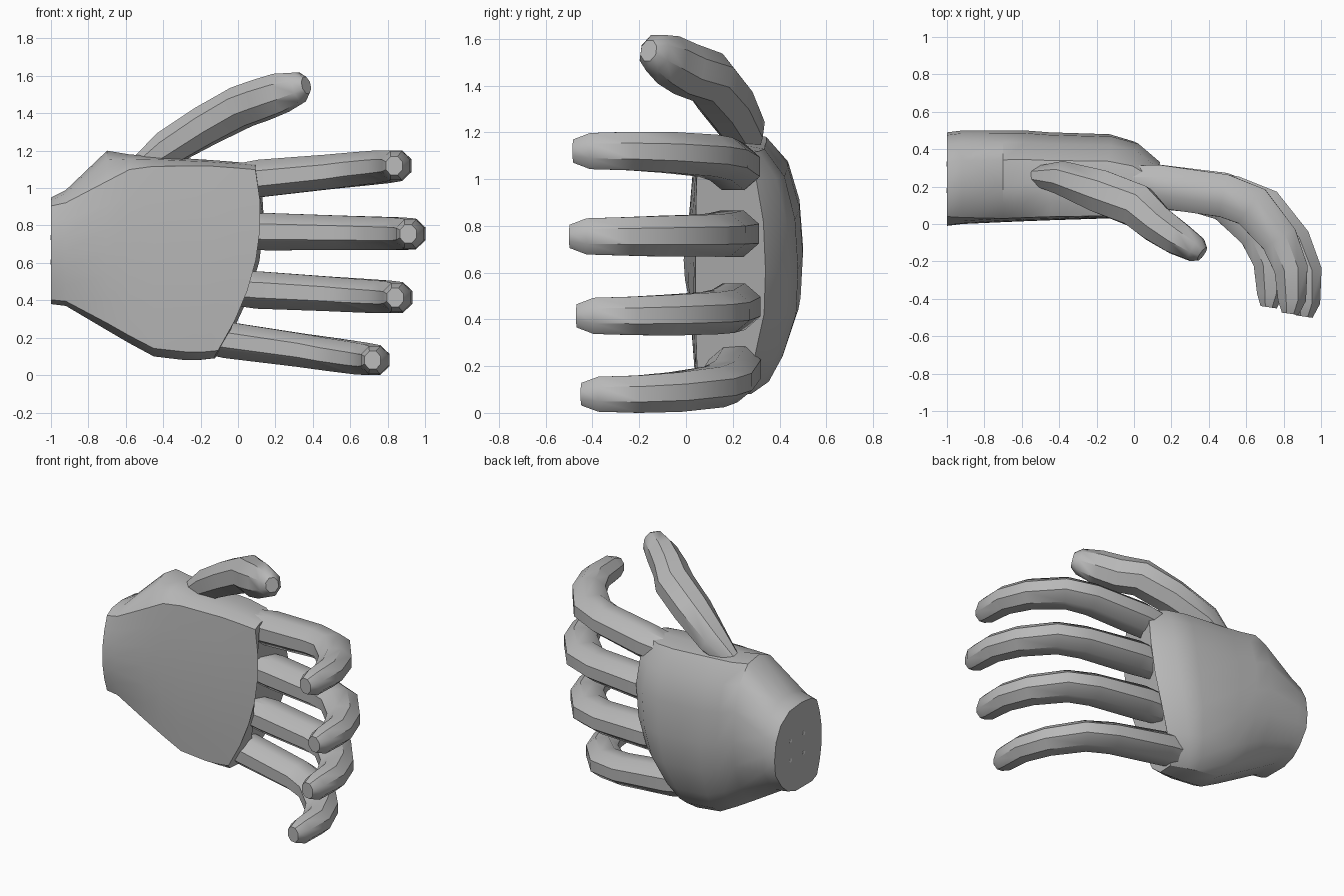
import bpy, bmesh, math
from mathutils import Vector

if "Cube" in bpy.data.objects:
    bpy.data.objects.remove(bpy.data.objects["Cube"])


def material(name, value):
    m = bpy.data.materials.new(name)
    m.use_nodes = True
    colour = (value, value, value, 1)
    m.diffuse_color = colour
    m.node_tree.nodes["Principled BSDF"].inputs["Base Color"].default_value = colour
    return m


GREY = material("plain grey", 0.48)
PALE = material("pale grey", 0.8)


def loft(name, rings, mat=GREY, angle=32):
    """Skin a list of equal point rings and close both ends."""
    bm = bmesh.new()
    rows = [[bm.verts.new(p) for p in ring] for ring in rings]
    n = len(rows[0])
    for a, b in zip(rows, rows[1:]):
        for i in range(n):
            j = (i + 1) % n
            bm.faces.new((a[i], a[j], b[j], b[i]))
    bm.faces.new(rows[0][::-1])
    bm.faces.new(rows[-1])
    bmesh.ops.recalc_face_normals(bm, faces=bm.faces)
    mesh = bpy.data.meshes.new(name)
    bm.to_mesh(mesh)
    bm.free()
    ob = bpy.data.objects.new(name, mesh)
    bpy.context.collection.objects.link(ob)
    mesh.materials.append(mat)
    bpy.ops.object.select_all(action="DESELECT")
    ob.select_set(True)
    bpy.context.view_layer.objects.active = ob
    bpy.ops.object.shade_smooth_by_angle(angle=math.radians(angle))
    return ob


# Palm: flat front, domed back, curved knuckle edge
def knuckle_x(z):
    return 0.12 - 0.44 * (z - 0.85) ** 2


def palm_ring(x, shear, low, high, front, back, inset, bow):
    h, d = high - low, back - front
    # front edge (bowed at the wrist), then up over the thumb side and around the back
    outline = [(0.04 + (0.96 - inset) * k / 6, bow * (k / 3 - 1) ** 2) for k in range(7)]
    outline += [(1 - inset * 0.3, 0.2), (1, 0.42), (0.98, 0.68), (0.87, 0.87), (0.7, 0.97),
                (0.5, 1), (0.32, 0.98), (0.15, 0.85), (0.05, 0.72), (0, 0.55), (0, 0.2)]
    ring = []
    for t, u in outline:
        z = low + t * h
        ring.append((x + shear * (knuckle_x(z) + 0.02 * u), front + u * d, z))
    return ring


# x, shear, low, high, front, back, top inset, bow
sections = [
    (-1.0, 0, 0.38, 0.95, -0.01, 0.49, 0.08, 0.1),
    (-0.92, 0, 0.37, 0.99, 0.0, 0.5, 0.11, 0.07),
    (-0.7, 0, 0.24, 1.2, 0.01, 0.5, 0.17, 0.04),
    (-0.58, 0, 0.17, 1.18, 0.015, 0.5, 0.08, 0.04),
    (-0.45, 0, 0.1, 1.17, 0.02, 0.49, 0.05, 0.04),
    (-0.2, 0.6, 0.08, 1.15, 0.03, 0.48, 0.03, 0.03),
    (-0.1, 0.9, 0.08, 1.14, 0.035, 0.44, 0.03, 0.03),
    (0.0, 1, 0.09, 1.13, 0.04, 0.34, 0.03, 0.03),
]
loft("palm", [palm_ring(*s) for s in sections])


# Fingers: eight-sided tubes swept along a bent path
def digit(name, path, sizes):
    points = [Vector(p) for p in path]
    rings = []
    for i, p in enumerate(points):
        before, after = points[max(i - 1, 0)], points[min(i + 1, len(points) - 1)]
        along = (after - before).normalized()
        up = Vector((0, 0, 1))
        up = (up - along * up.dot(along)).normalized()
        side = along.cross(up)
        wide, thick = sizes[i]
        ring = []
        for k in range(8):
            a = math.pi / 8 + k * math.pi / 4
            ring.append(p + (up * math.cos(a) * wide + side * math.sin(a) * thick) * 0.54)
        rings.append(ring)
    loft(name, rings, angle=40)


FINGER_SIZES = [(0.17, 0.2), (0.2, 0.23), (0.185, 0.23), (0.18, 0.23),
                (0.175, 0.2), (0.165, 0.18), (0.155, 0.15), (0.1, 0.09)]
FINGER_BEND = [(-0.06, 0.21), (0.13, 0.2), (0.5, 0.145), (0.655, 0.085),
               (0.805, -0.09), (0.87, -0.25), (0.875, -0.42), (0.865, -0.49)]


def finger(name, base_z, tip_z, base_x, reach, shift_y, scale=1.0):
    start, end = FINGER_BEND[0][0], FINGER_BEND[-1][0]
    path = []
    for x, y in FINGER_BEND:
        t = (x - start) / (end - start)
        path.append((base_x + t * (reach - base_x), y + shift_y * t,
                     base_z + (tip_z - base_z) * min(t, 1)))
    digit(name, path, [(w * scale, d * scale) for w, d in FINGER_SIZES])


finger("index_finger", 1.035, 1.12, -0.06, 0.835, 0.01)
finger("middle_finger", 0.77, 0.755, -0.04, 0.91, -0.005)
finger("ring_finger", 0.465, 0.415, -0.08, 0.84, 0.025)
finger("little_finger", 0.215, 0.08, -0.26, 0.72, 0.045, 0.97)

# Thumb
digit("thumb",
      [(-0.56, 0.26, 1.09), (-0.38, 0.245, 1.21), (-0.17, 0.17, 1.335),
       (0.02, 0.095, 1.435), (0.12, 0.0, 1.47), (0.23, -0.075, 1.51), (0.33, -0.135, 1.54),
       (0.365, -0.16, 1.55)],
      [(0.1, 0.08), (0.19, 0.18), (0.21, 0.23), (0.22, 0.23),
       (0.22, 0.2), (0.21, 0.18), (0.16, 0.14), (0.09, 0.08)])

# Four small mounting spots on the wrist end
for i in range(4):
    y, z = 0.25 + (i % 2 - 0.5) * 0.14, 0.67 + (i // 2 - 0.5) * 0.13
    rings = [[(x, y + 0.013 * math.cos(k * math.pi / 6), z + 0.013 * math.sin(k * math.pi / 6))
              for k in range(12)] for x in (-1.002, -0.996)]
    loft("wrist_spot_%d" % (i + 1), rings, PALE)
